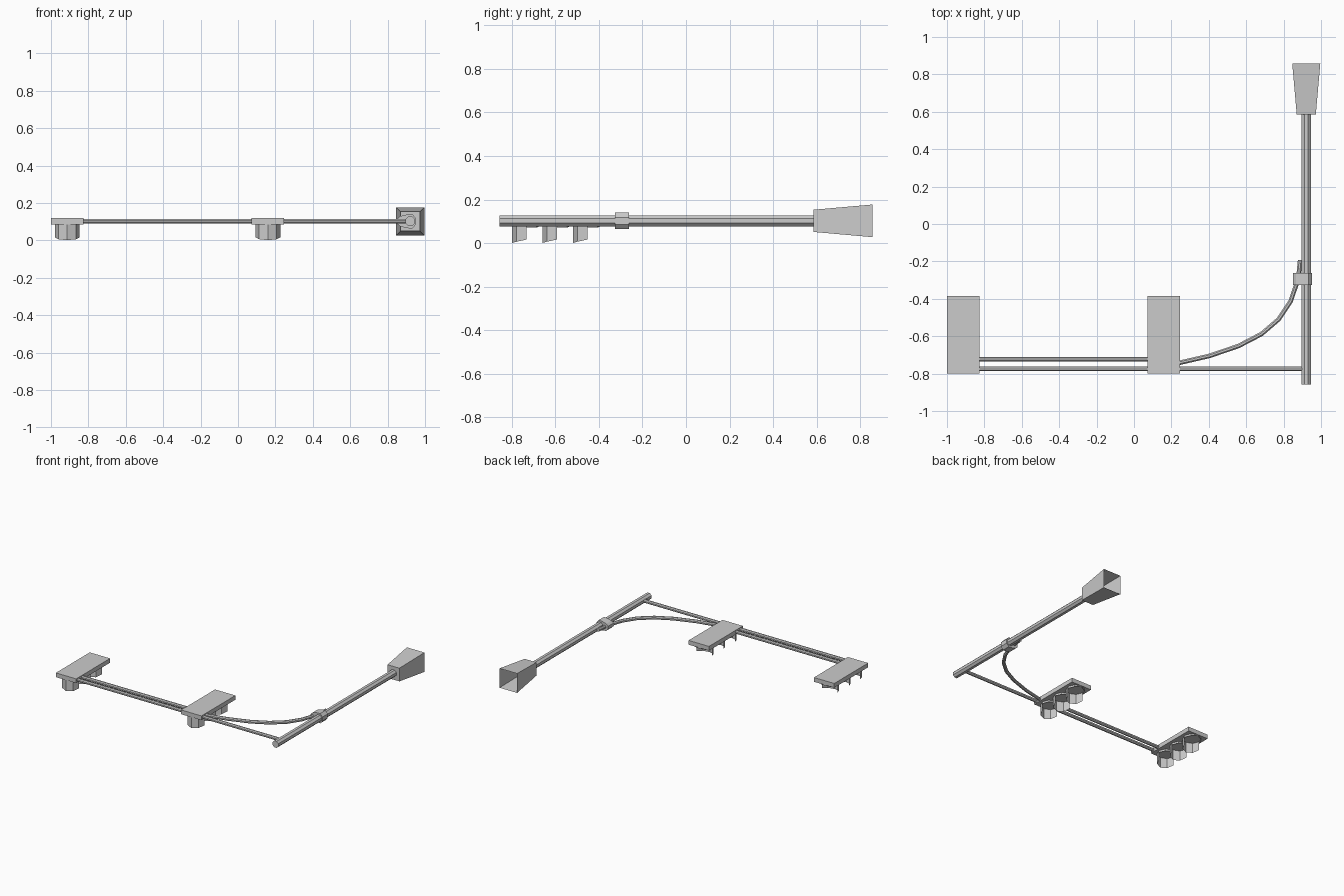
import bpy, bmesh
from math import sin, cos, pi, radians
from mathutils import Vector

if "Cube" in bpy.data.objects:
    bpy.data.objects.remove(bpy.data.objects["Cube"])

POLE_X, MID_Z = 0.921, 0.102


def finish(name, bm, fix_normals=True):
    if fix_normals:
        bmesh.ops.recalc_face_normals(bm, faces=bm.faces)
    mesh = bpy.data.meshes.new(name)
    bm.to_mesh(mesh)
    bm.free()
    obj = bpy.data.objects.new(name, mesh)
    bpy.context.collection.objects.link(obj)
    return obj


def loft(name, rings, cap_start=True, cap_end=True):
    """Skin a list of equal-length point rings."""
    bm = bmesh.new()
    loops = [[bm.verts.new(p) for p in ring] for ring in rings]
    n = len(loops[0])
    for a, b in zip(loops, loops[1:]):
        for i in range(n):
            j = (i + 1) % n
            bm.faces.new((a[i], a[j], b[j], b[i]))
    if cap_start:
        bm.faces.new(loops[0])
    if cap_end:
        bm.faces.new(loops[-1])
    return finish(name, bm)


def tube(name, path, radius, sides=8):
    """Sweep a polygon along a path lying in the plane z = MID_Z."""
    pts = [Vector((x, y, MID_Z)) for x, y in path]
    r = radius / cos(pi / sides)
    rings = []
    for i, p in enumerate(pts):
        t = (pts[min(i + 1, len(pts) - 1)] - pts[max(i - 1, 0)]).normalized()
        side = Vector((t.y, -t.x, 0))
        rings.append([p + side * r * cos((k + 0.5) * 2 * pi / sides)
                      + Vector((0, 0, r * sin((k + 0.5) * 2 * pi / sides)))
                      for k in range(sides)])
    return loft(name, rings)


def box(name, x0, x1, y0, y1, z0, z1):
    rings = [[(x0, y0, z), (x1, y0, z), (x1, y1, z), (x0, y1, z)] for z in (z0, z1)]
    return loft(name, rings)


def visor(name, cx, cy, top, r=0.066):
    """Half-open hood: long on the -y side, short lip on the +y side."""
    lower = {-90: 0.001, -45: 0.006, 0: 0.016}
    bm = bmesh.new()
    for a in range(-180, 180, 45):
        b = a + 45
        quad = []
        for ang in (a, b):
            folded = ang if -90 <= ang <= 90 else (-180 - ang if ang < 0 else 180 - ang)
            if a < 0:
                low = lower[folded]
            else:
                low = 0.071 if folded < 60 else 0.080
            x, y = cx + r * cos(radians(ang)), cy + r * sin(radians(ang))
            quad.append(((x, y, low), (x, y, top)))
        (l0, t0), (l1, t1) = quad
        bm.faces.new([bm.verts.new(p) for p in (l0, l1, t1, t0)])
    bmesh.ops.remove_doubles(bm, verts=bm.verts, dist=1e-5)
    # lens closing the inside of the hood
    bm.faces.new([bm.verts.new((cx + r * cos(k * pi / 4), cy + r * sin(k * pi / 4), top - 0.004))
                  for k in reversed(range(8))])
    return finish(name, bm, False)


# Main pole
tube("pole", [(POLE_X, -0.858), (POLE_X, 0.60)], 0.025)

# Flared square base, open at the wide end
rings = []
for y, h in ((0.586, 0.051), (0.858, 0.075)):
    rings.append([(POLE_X + sx * h, y, MID_Z + sz * h)
                  for sx, sz in ((-1, -1), (1, -1), (1, 1), (-1, 1))])
loft("pole_base", rings, cap_end=False)

# Collar clamping the brace to the pole
half = [(0.952, 0.016), (0.932, 0.038), (0.905, 0.037), (0.866, 0.027), (0.85, 0.012)]
profile = half + [(x, -z) for x, z in reversed(half)]
loft("collar", [[(x, y, MID_Z + z) for x, z in profile] for y in (-0.326, -0.262)])

# Straight arms and curved brace
tube("long_arm", [(-0.91, -0.775), (0.915, -0.775)], 0.012)
tube("short_arm", [(-0.91, -0.722), (0.16, -0.722)], 0.012)
tube("curved_brace", [(0.16, -0.758), (0.243, -0.742), (0.404, -0.705), (0.559, -0.652),
                      (0.682, -0.588), (0.773, -0.510), (0.837, -0.414), (0.878, -0.295),
                      (0.888, -0.193)], 0.012)

# Signal heads with three hooded lamps each
for tag, cx in (("outer", -0.913), ("inner", 0.160)):
    box(f"{tag}_signal_housing", cx - 0.087, cx + 0.087, -0.80, -0.385, 0.086, 0.119)
    for i in range(3):
        visor(f"{tag}_lamp_hood_{i + 1}", cx, -0.733 + 0.14 * i, 0.087)
